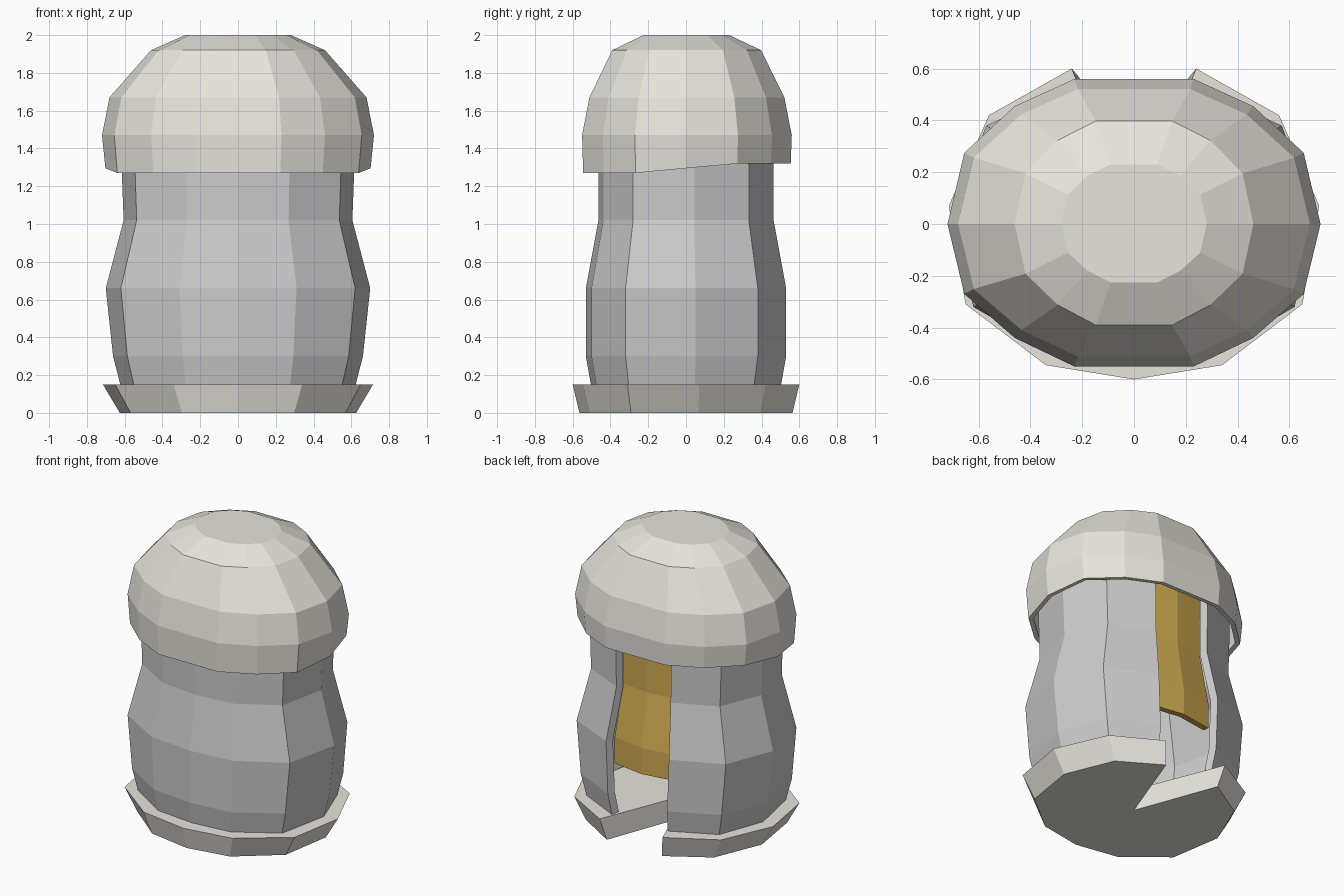
import bpy, bmesh

if "Cube" in bpy.data.objects:
    bpy.data.objects.remove(bpy.data.objects["Cube"])


def material(name, rgb):
    m = bpy.data.materials.new(name)
    m.diffuse_color = (*rgb, 1)
    m.use_nodes = True
    m.node_tree.nodes["Principled BSDF"].inputs["Base Color"].default_value = m.diffuse_color
    return m


def mirrored(half):
    """Right half listed front to back; returns an anticlockwise outline."""
    left = [(-x, y) for x, y in reversed(half) if x > 0]
    return left + half


def make_object(name, bm, mat, thickness=0):
    me = bpy.data.meshes.new(name)
    bm.to_mesh(me)
    bm.free()
    ob = bpy.data.objects.new(name, me)
    bpy.context.collection.objects.link(ob)
    me.materials.append(mat)
    if thickness:
        mod = ob.modifiers.new("wall", "SOLIDIFY")
        mod.thickness = thickness
        mod.offset = -1
        mod.use_even_offset = True
    return ob


def loft(outline, levels, closed):
    """Stack scaled copies of an outline: levels are (z, x scale, y scale)."""
    bm = bmesh.new()
    rings = [[bm.verts.new((x * sx, y * sy, z)) for x, y in outline]
             for z, sx, sy in levels]
    n = len(outline)
    for low, high in zip(rings, rings[1:]):
        for i in range(n if closed else n - 1):
            j = (i + 1) % n
            bm.faces.new((low[i], low[j], high[j], high[i]))
    return bm, rings


pale = material("pale", (0.80, 0.78, 0.72))
grey = material("grey", (0.55, 0.55, 0.56))
amber = material("amber", (0.62, 0.40, 0.08))

# Base: flared slab with a wedge cut from the back to the centre
base_outline = mirrored([(0, -.60), (.34, -.545), (.65, -.31),
                         (.715, .07), (.56, .42), (.24, .60)]) + [(0, 0)]
bm, rings = loft(base_outline, [(0, .875, .94), (.15, 1, 1)], True)
bm.faces.new(rings[0][::-1])
bm.faces.new(rings[-1])
bmesh.ops.triangulate(bm, faces=[f for f in bm.faces if len(f.verts) > 4])
make_object("base", bm, pale)

# Body: waisted wall, open at the back
body_outline = mirrored([(0, -.53), (.31, -.50), (.62, -.32),
                         (.70, .05), (.57, .38), (.24, .53)])
bm, _ = loft(body_outline, [(.15, .89, .95), (.30, .945, 1), (.66, 1, 1),
                            (1.02, .865, .875), (1.30, .88, .875),
                            (1.55, .88, .86)], False)
make_object("body_wall", bm, grey, .05)

# Back panel: curved strip hanging just inside the opening
panel_outline = [(.23, .45), (0, .485), (-.23, .45)]
bm, _ = loft(panel_outline, [(.48, 1, 1), (.66, 1, 1), (1.02, .9, .875),
                             (1.30, .9, .875), (1.50, .9, .86)], False)
make_object("back_panel", bm, amber, .04)

# Cap: faceted dome with a flat top and a rim that rises towards the back
cap_outline = mirrored([(.23, -.55), (.46, -.44), (.655, -.27), (.72, 0),
                        (.655, .275), (.46, .455), (.23, .56)])
bm, rings = loft(cap_outline, [(1.27, .975, .99), (1.47, 1, 1),
                               (1.67, .945, .93), (1.92, .64, .71),
                               (2.0, .39, .41)], True)
for v in rings[0]:
    v.co.z = 1.295 + max(-.025, min(.025, v.co.y * .095))
bm.faces.new(rings[-1])
make_object("cap", bm, pale, .03)
